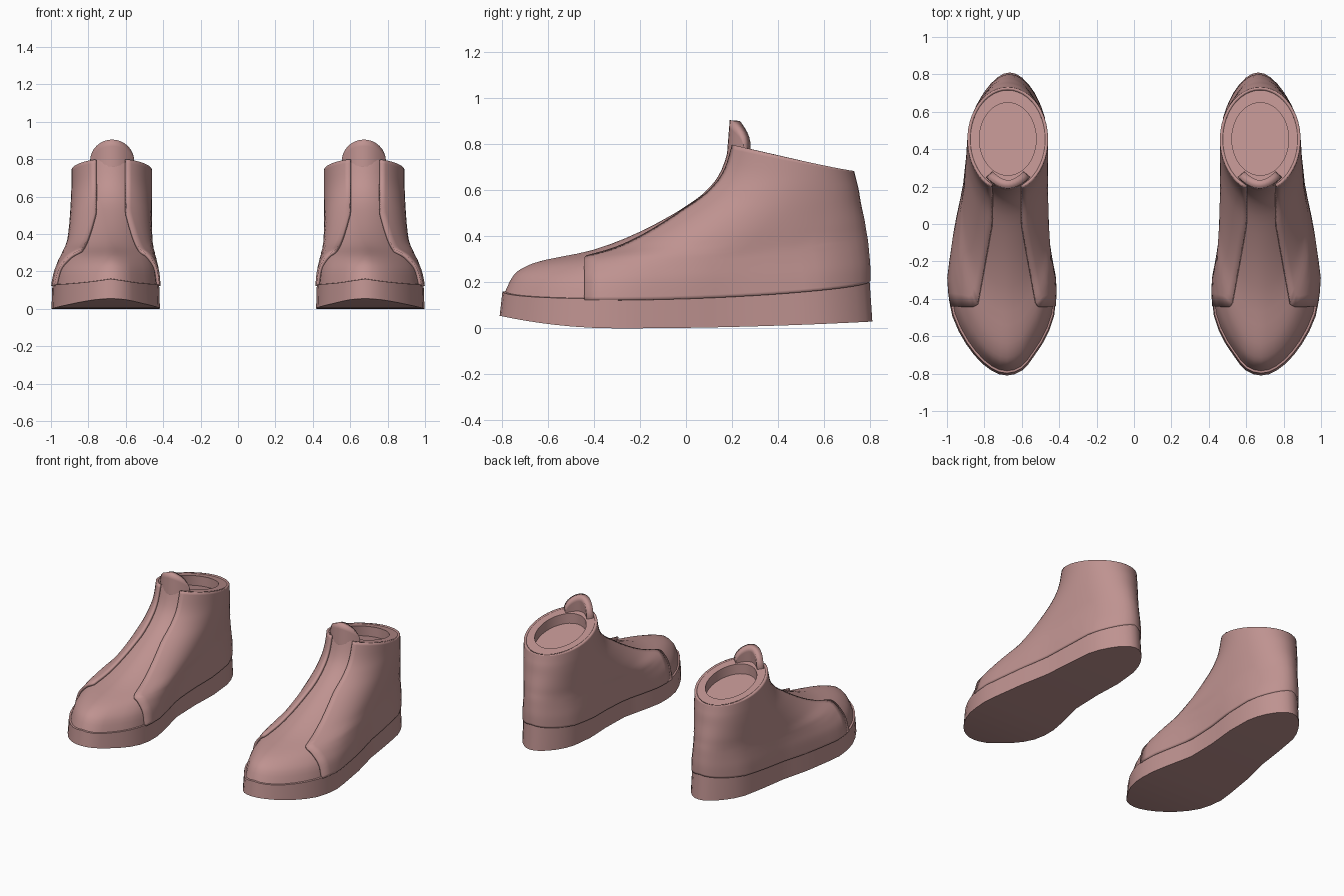
import bpy, math

if "Cube" in bpy.data.objects:
    bpy.data.objects.remove(bpy.data.objects["Cube"])

mat = bpy.data.materials.new("dusty_rose")
mat.diffuse_color = (0.52, 0.29, 0.28, 1)
mat.use_nodes = True
mat.node_tree.nodes["Principled BSDF"].inputs["Base Color"].default_value = mat.diffuse_color
N = 48          # points around the shoe
PI = math.pi

# footprint: y, inner x, outer x
FOOT = [(-.81, .68, .68), (-.785, .60, .76), (-.7, .53, .855), (-.6, .465, .925),
        (-.5, .428, .97), (-.4, .417, .99), (-.3, .42, .998), (-.2, .44, .985),
        (0, .485, .955), (.2, .487, .91), (.4, .472, .888), (.6, .485, .86),
        (.7, .53, .805), (.78, .595, .735), (.81, .665, .665)]
# upper levels: front y, front z, heel y, heel z, blend from footprint to collar
LEVELS = [(-.79, .15, .785, .205, 0), (-.75, .23, .785, .27, .12), (-.69, .272, .78, .33, .32),
          (-.6, .30, .775, .38, .5), (-.4, .342, .768, .42, .7), (-.2, .42, .76, .47, .82),
          (0, .53, .745, .54, .92), (.1, .61, .735, .6, .97), (.155, .69, .725, .64, 1),
          (.19, .80, .715, .68, 1)]
TOP = len(LEVELS) - 1


def foot_x(a):
    """Footprint x at angle a (0 toe, pi heel, outer side first)."""
    outer = a <= PI
    b = a if outer else 2 * PI - a
    k = 2 if outer else 1
    ang = [math.acos(max(-1, min(1, -p[0] / .81))) for p in FOOT]
    for i in range(len(FOOT) - 1):
        if b <= ang[i + 1] + 1e-6:
            f = (b - ang[i]) / (ang[i + 1] - ang[i])
            # front angle 0 is y=-0.81, so -y/0.81 is the cosine
            return FOOT[i][k] + f * (FOOT[i + 1][k] - FOOT[i][k])
    return FOOT[-1][k]


def level(t):
    """Smooth interpolation of the level table."""
    i = min(int(t), TOP - 1)
    f = t - i
    p = [LEVELS[max(0, min(TOP, i + d))] for d in (-1, 0, 1, 2)]
    return [.5 * (2 * b + (c - a) * f + (2 * a - 5 * b + 4 * c - d) * f * f
                  + (3 * b - a - 3 * c + d) * f ** 3) for a, b, c, d in zip(*p)]


def surf(t, a):
    """Point on the upper at level t and angle a."""
    yf, zf, yb, zb, s = level(t)
    u = (1 - math.cos(a)) / 2
    x0 = .68 + (foot_x(a) - .68) * .955
    x1 = .675 + .2 * math.sin(a)
    sag = .05 * abs(math.sin(a)) * (1 - s)
    return (x0 + s * (x1 - x0), yf + u * (yb - yf), zf + u * (zb - zf) - sag)


def make(name, verts, faces, thickness=0, offset=1, angle=35):
    me = bpy.data.meshes.new(name)
    me.from_pydata(verts, [], faces)
    me.materials.append(mat)
    ob = bpy.data.objects.new(name, me)
    bpy.context.collection.objects.link(ob)
    bpy.context.view_layer.objects.active = ob
    ob.select_set(True)
    bpy.ops.object.shade_smooth_by_angle(angle=math.radians(angle))
    ob.select_set(False)
    if thickness:
        m = ob.modifiers.new("thickness", 'SOLIDIFY')
        m.thickness, m.offset = thickness, offset
    m = ob.modifiers.new("pair", 'MIRROR')
    m.use_mirror_merge = False
    return ob


def grid(rows, cols, closed):
    n = cols if closed else cols - 1
    return [(r * cols + c, r * cols + (c + 1) % cols,
             (r + 1) * cols + (c + 1) % cols, (r + 1) * cols + c)
            for r in range(rows - 1) for c in range(n)]


def cap(start, flip=False):
    """Cross strips closing a ring of N points."""
    out = []
    for i in range(N // 2):
        f = [i, i + 1, N - i - 1, (N - i) % N]
        f = [start + j for j in dict.fromkeys(f)]
        out.append(f[::-1] if flip else f)
    return out


ANG = [2 * PI * i / N for i in range(N)]

# sole: slightly rockered slab with a tapered wall
bottom, top, inset = [], [], []
for a in ANG:
    x, y = foot_x(a), -.81 * math.cos(a)
    z = (.21 if y < -.3 else .024) * (y + .3) ** 2
    bottom.append((x, y, z))
    u = (1 - math.cos(a)) / 2
    zt = .16 + .05 * u - .05 * abs(math.sin(a))
    top.append((.68 + (x - .68) * .985, y * .985, zt))
    inset.append((.68 + (x - .68) * .93, y * .95, zt + .003))
make("sole", bottom + top + inset, grid(3, N, True) + cap(0, True) + cap(2 * N))

# upper: lofted rings, then collar rim, inner wall and insole
STEPS = 3 * TOP + 1
verts = [surf(r / 3, a) for r in range(STEPS) for a in ANG]
rim = verts[-N:]
for drop in (0, .07):
    verts += [(.675 + (x - .675) * .76, .46 + (y - .46) * .74,
               .74 + (z - .74) * .74 - drop) for x, y, z in rim]
make("upper", verts, grid(STEPS + 2, N, True) + cap((STEPS + 1) * N))


def panel_edge(t, side):
    """Angle where the side panel starts on level t."""
    for i in range(1, 600):
        a = PI * i / 1200
        x, y, z = surf(t, a if side > 0 else 2 * PI - a)
        if y >= -.44 and abs(x - .68) >= .075 + .18 * max(0, -y):
            return a
    return PI / 2


# side panels: raised shell from the lacing edge around the heel
COLS = 41
ROWS = 4 * TOP + 1
verts = []
for r in range(ROWS):
    t = r / 4
    a0, a1 = panel_edge(t, 1), 2 * PI - panel_edge(t, -1)
    for c in range(COLS):
        f = c / (COLS - 1)
        a = a0 + (PI - a0) * 2 * f if f < .5 else PI + (a1 - PI) * (2 * f - 1)
        verts.append(surf(t, a))
make("side_panel", verts, grid(ROWS, COLS, False), .016, 1)

# tongue: curved slab with a rounded top
verts = []
TC, TR = 17, 6
for r in range(TR):
    for c in range(TC):
        a = -math.cos(PI * c / (TC - 1))
        zt = .79 + .115 * math.sqrt(max(0, 1 - a * a))
        z = .73 + (zt - .73) * r / (TR - 1)
        verts.append((.673 + .118 * a, .176 + (z - .73) * .08 + .07 * a * a, z))
make("tongue", verts, grid(TR, TC, False), .045, -1)
